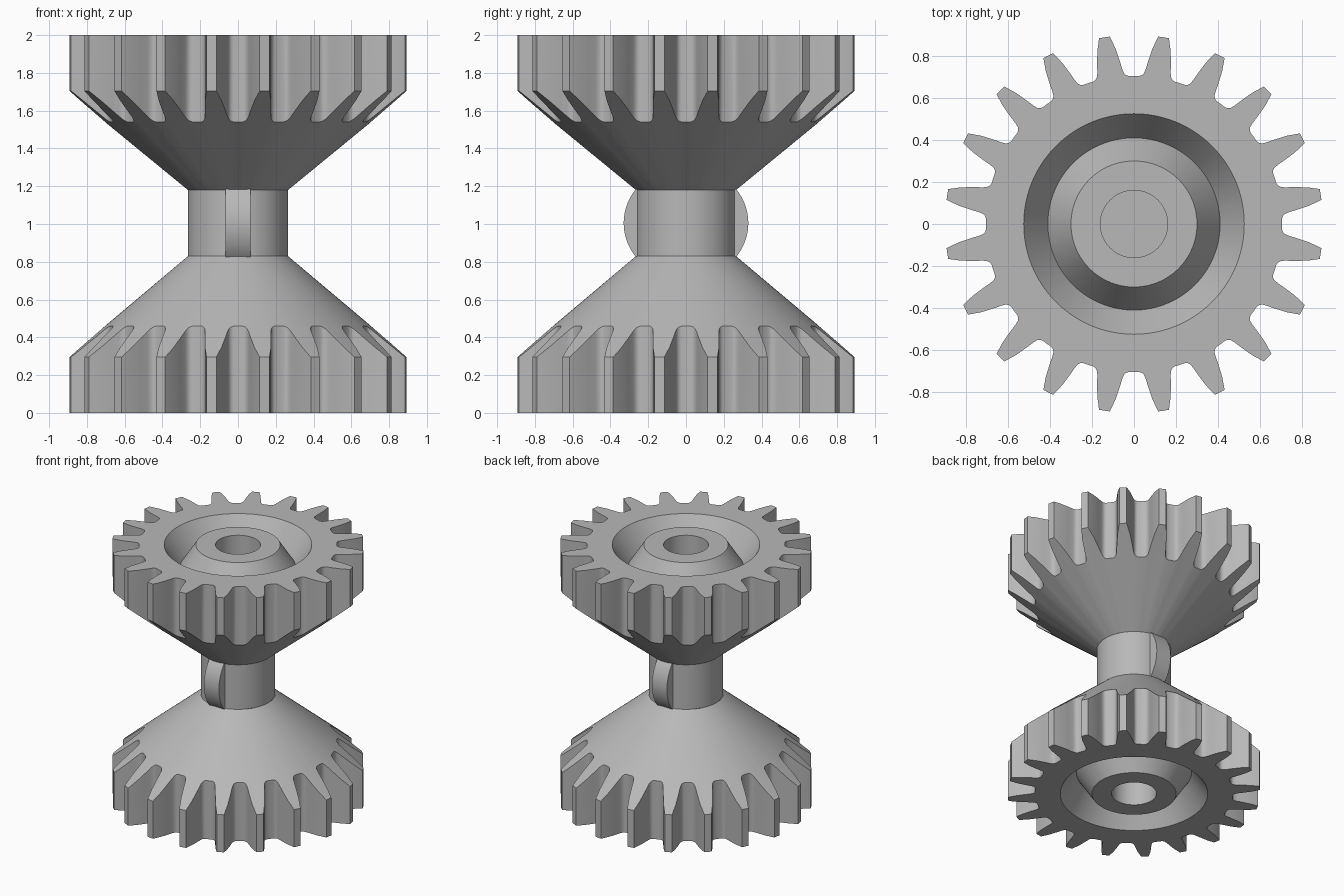
import bpy, bmesh, math

cube = bpy.data.objects.get("Cube")
if cube:
    bpy.data.objects.remove(cube, do_unlink=True)

# Single grey material
GREY = (0.48, 0.48, 0.48, 1)
mat = bpy.data.materials.new("plain_grey")
mat.use_nodes = True
mat.diffuse_color = GREY
mat.node_tree.nodes["Principled BSDF"].inputs["Base Color"].default_value = GREY

TEETH = 20
SHAFT_R, SHAFT_LOW, SHAFT_HIGH = 0.265, 0.83, 1.18
TIP_R, TIP_Z = 0.9, 0.295

# One tooth flank: (radius, degrees from the tooth centre), root to tip
FLANK = [(0.705, 9), (0.705, 6.9), (0.71, 5.9), (0.721, 5.15), (0.74, 4.65),
         (0.78, 4.0), (0.84, 3.0), (TIP_R, 1.65)]


def gear_outline():
    """Angle and radius of every point round the toothed rim."""
    tooth = [(-a, r) for r, a in FLANK] + [(a, r) for r, a in FLANK[:0:-1]]
    pitch = 360 / TEETH
    return [(math.radians((k + 0.5) * pitch + a), r)
            for k in range(TEETH) for a, r in tooth]


def cone_z(r):
    t = (r - SHAFT_R) / (TIP_R - SHAFT_R)
    return SHAFT_LOW + (TIP_Z - SHAFT_LOW) * t


def finish(bm, name):
    mesh = bpy.data.meshes.new(name)
    bm.to_mesh(mesh)
    bm.free()
    mesh.materials.append(mat)
    obj = bpy.data.objects.new(name, mesh)
    bpy.context.collection.objects.link(obj)
    bpy.ops.object.select_all(action='DESELECT')
    obj.select_set(True)
    bpy.context.view_layer.objects.active = obj
    bpy.ops.object.shade_smooth_by_angle(angle=math.radians(35))
    return obj


def loft(bm, rings):
    """Join closed rings of points with quads."""
    loops = [[bm.verts.new(p) for p in ring] for ring in rings]
    for low, high in zip(loops, loops[1:]):
        for j in range(len(low)):
            k = (j + 1) % len(low)
            bm.faces.new((low[j], low[k], high[k], high[j]))
    return loops


# Gear wheels: bored hub, V groove, toothed rim and cone down to the shaft
def gear_wheel(name, upper):
    outline = gear_outline()

    def circle(r, z):
        return [(r * math.cos(a), r * math.sin(a), z) for a, _ in outline]

    def rim(height):
        return [(r * math.cos(a), r * math.sin(a), height(r)) for a, r in outline]

    bm = bmesh.new()
    rings = [circle(0.16, 0.4), circle(0.16, 0), circle(0.3, 0),
             circle(0.41, 0.17), circle(0.525, 0),
             rim(lambda r: 0), rim(cone_z), circle(SHAFT_R, SHAFT_LOW)]
    loops = loft(bm, rings)
    bm.faces.new(loops[0][::-1])
    if upper:
        for v in bm.verts:
            v.co.z = 2 - v.co.z
            if abs(v.co.z - (2 - SHAFT_LOW)) < 0.001:
                v.co.z = SHAFT_HIGH
        bmesh.ops.reverse_faces(bm, faces=bm.faces[:])
    finish(bm, name)


gear_wheel("lower_gear", False)
gear_wheel("upper_gear", True)

# Shaft between the cones
bm = bmesh.new()
angles = [math.tau * i / 96 for i in range(96)]
loft(bm, [[(SHAFT_R * math.cos(a), SHAFT_R * math.sin(a), z) for a in angles]
          for z in (SHAFT_LOW, SHAFT_HIGH)])
finish(bm, "shaft")

# Half-round keys set into the front and back of the shaft
for name, side in (("front_key", -1), ("back_key", 1)):
    bm = bmesh.new()
    bmesh.ops.create_cone(bm, cap_ends=True, segments=80,
                          radius1=0.28, radius2=0.28, depth=0.13)
    key = finish(bm, name)
    key.rotation_euler.y = math.pi / 2
    key.location = (0, side * 0.05, 1.005)
